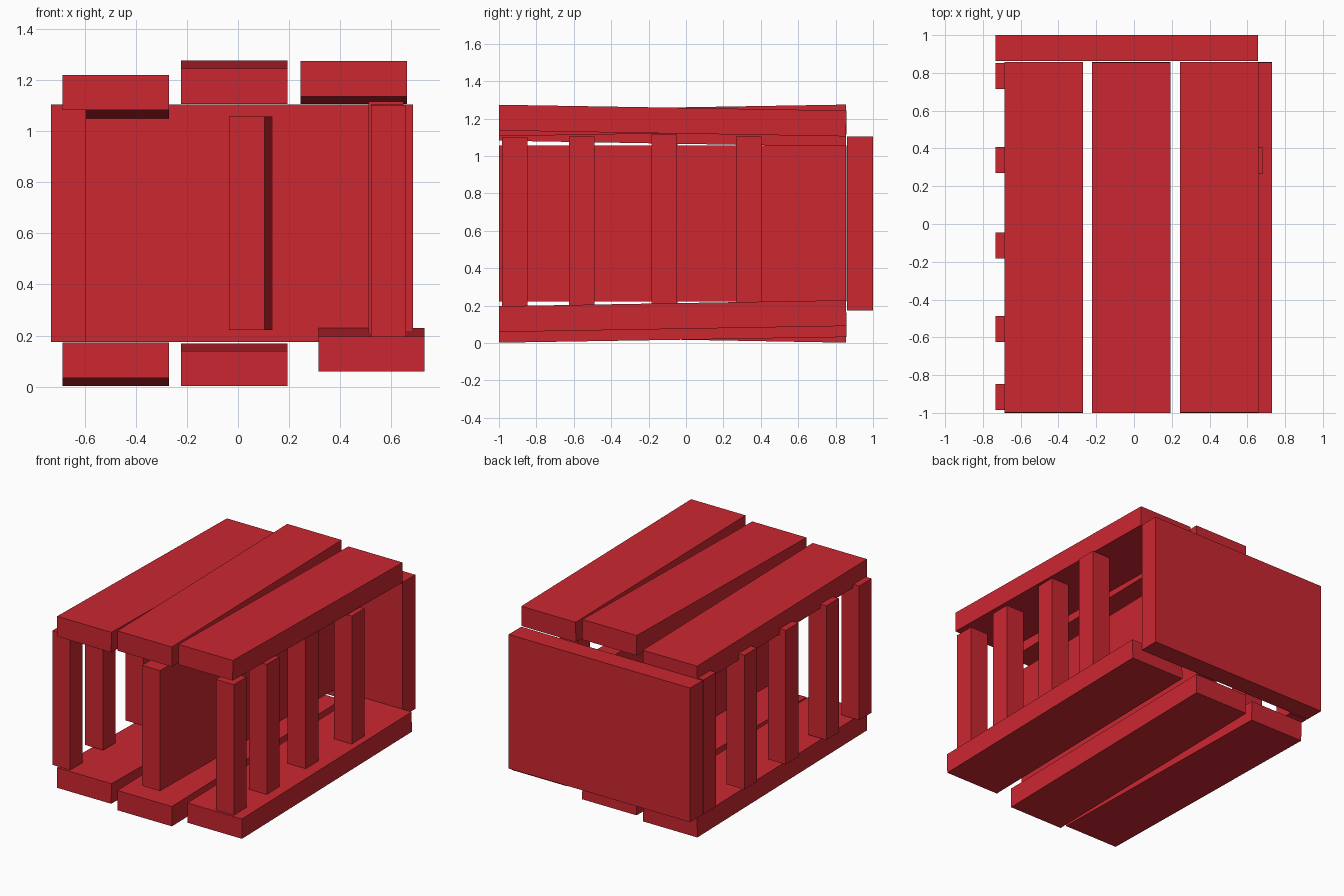
import bpy
from math import atan2
from mathutils import Vector

if "Cube" in bpy.data.objects:
    bpy.data.objects.remove(bpy.data.objects["Cube"])

red = bpy.data.materials.new("red_paint")
red.diffuse_color = (0.6, 0.02, 0.03, 1)
red.use_nodes = True
red.node_tree.nodes["Principled BSDF"].inputs["Base Color"].default_value = red.diffuse_color


def box(name, lo, hi, rot=(0, 0, 0)):
    """Box between two corners, turned about its own centre."""
    lo, hi = Vector(lo), Vector(hi)
    bpy.ops.mesh.primitive_cube_add(size=1, location=(lo + hi) / 2, rotation=rot)
    ob = bpy.context.object
    ob.name = name
    ob.scale = hi - lo
    ob.data.materials.append(red)
    return ob


T = 0.138              # plank thickness
Y0, Y1 = -1.0, 0.857   # plank ends
LENGTH = Y1 - Y0


# Lengthwise planks: left edge, front bottom height, rise towards the back
def plank(name, x, z, rise):
    mid = z + rise / 2
    box(name, (x, Y0, mid), (x + 0.416, Y1, mid + T), (atan2(rise, LENGTH), 0, 0))


plank("roof_plank_left", -0.686, 1.082, -0.032)
plank("roof_plank_middle", -0.222, 1.106, 0.031)
plank("roof_plank_right", 0.244, 1.136, -0.031)
plank("floor_plank_left", -0.686, 0.035, -0.033)
plank("floor_plank_middle", -0.222, 0.002, 0.030)
plank("floor_plank_right", 0.314, 0.059, 0.032)

# Solid back wall
box("back_wall", (-0.732, 0.862, 0.175), (0.657, 1.0, 1.103))

# Central divider, slightly skewed in plan
box("divider", (-0.019, Y0, 0.222), (0.119, Y1, 1.056), (0, 0, -atan2(0.032, LENGTH)))

# Left bars
for i, y in enumerate((-0.985, -0.625, -0.182, 0.27, 0.715)):
    box(f"left_bar_{i + 1}", (-0.732, y, 0.175), (-0.595, y + 0.137, 1.103))

# Right bars: left edge, front edge, bottom
for i, (x, y, z) in enumerate(((0.52, -0.985, 0.197), (0.52, -0.625, 0.2),
                               (0.51, -0.185, 0.211), (0.546, 0.267, 0.2))):
    box(f"right_bar_{i + 1}", (x, y, z), (x + 0.138, y + 0.137, z + 0.904))
